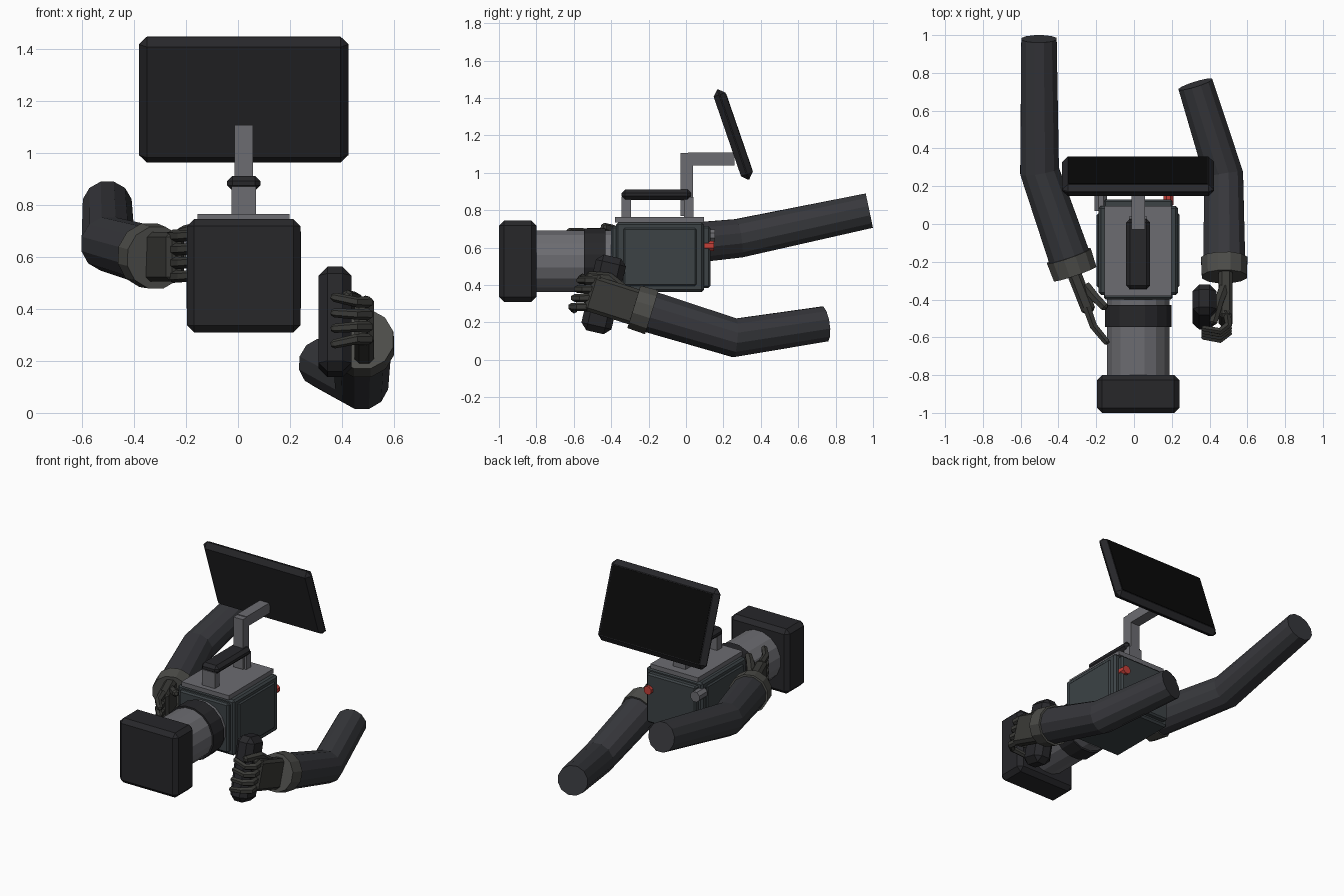
import bpy, bmesh, math
from mathutils import Vector, Matrix

if "Cube" in bpy.data.objects:
    bpy.data.objects.remove(bpy.data.objects["Cube"])

CX = 0.022      # rig centre line
CZ = 0.528      # lens axis height


def material(name, r, g, b):
    m = bpy.data.materials.new(name)
    m.diffuse_color = (r, g, b, 1)
    m.use_nodes = True
    m.node_tree.nodes["Principled BSDF"].inputs["Base Color"].default_value = m.diffuse_color
    return m


DARK = material("dark_plastic", .020, .020, .023)
BODY = material("body_paint", .045, .055, .060)
METAL = material("grey_metal", .15, .15, .165)
SLEEVE = material("sleeve_cloth", .038, .039, .045)
GLOVE = material("glove_cloth", .042, .042, .038)
CUFF = material("cuff_cloth", .075, .075, .068)
SCREEN = material("screen_glass", .003, .003, .003)
RED = material("red_button", .55, .05, .04)


def finish(name, bm, mat):
    bmesh.ops.recalc_face_normals(bm, faces=bm.faces)
    me = bpy.data.meshes.new(name)
    bm.to_mesh(me)
    bm.free()
    me.materials.append(mat)
    ob = bpy.data.objects.new(name, me)
    bpy.context.collection.objects.link(ob)
    return ob


def block(name, center, size, mat, bevel=0, rot=Matrix()):
    """Box with chamfered edges."""
    bm = bmesh.new()
    bmesh.ops.create_cube(bm, size=1)
    bmesh.ops.scale(bm, vec=size, verts=bm.verts)
    if bevel:
        bmesh.ops.bevel(bm, geom=bm.edges[:], offset=bevel, segments=1,
                        affect='EDGES', profile=.5)
    bm.transform(Matrix.Translation(center) @ rot.to_4x4())
    return finish(name, bm, mat)


def span(name, lo, hi, mat, bevel=0):
    """Axis-aligned block between two corners."""
    lo, hi = Vector(lo), Vector(hi)
    return block(name, (lo + hi) / 2, hi - lo, mat, bevel)


def tube(name, points, radii, sides, mat):
    """Faceted tube through points, capped at both ends."""
    pts = [Vector(p) for p in points]
    bm = bmesh.new()
    rings = []
    for i, p in enumerate(pts):
        a = (p - pts[i - 1]).normalized() if i else Vector()
        b = (pts[i + 1] - p).normalized() if i < len(pts) - 1 else Vector()
        t = (a + b).normalized()
        s = t.cross(Vector((0, 0, 1))).normalized()
        u = s.cross(t)
        rings.append([bm.verts.new(p + radii[i] * (s * math.cos(w) + u * math.sin(w)))
                      for w in (2 * math.pi * (k + .5) / sides for k in range(sides))])
    for r, q in zip(rings, rings[1:]):
        for k in range(sides):
            n = (k + 1) % sides
            bm.faces.new((r[k], r[n], q[n], q[k]))
    bm.faces.new(rings[0])
    bm.faces.new(rings[-1])
    return finish(name, bm, mat)


def y_cylinder(name, x, z, y0, y1, r, sides, mat):
    return tube(name, [(x, y0, z), (x, y1, z)], [r, r], sides, mat)


def palm(name, a, b, width, thick, up):
    """Chamfered palm from wrist a to knuckles b."""
    a, b = Vector(a), Vector(b)
    d = (b - a).normalized()
    side = d.cross(Vector(up)).normalized()
    rot = Matrix((side, d, side.cross(d))).transposed()
    return block(name, (a + b) / 2, (thick, (b - a).length, width), GLOVE, .018, rot)


def finger(name, points, r=.025):
    """Tapered finger with a blunt tip."""
    pts = [Vector(p) for p in points]
    tip = pts[-1] + (pts[-1] - pts[-2]).normalized() * .012
    radii = [r * (1 - .1 * i) for i in range(len(pts))] + [r * .4]
    return tube(name, pts + [tip], radii, 6, GLOVE)


def arm(side, shoulder, elbow, wrist):
    """Sleeve bent at the elbow, ending in a wider cuff."""
    e, w = Vector(elbow), Vector(wrist)
    d = (w - e).normalized()
    tube(side + "_sleeve", [shoulder, elbow, w - d * .06], [.097, .107, .115], 12, SLEEVE)
    tube(side + "_cuff", [w - d * .07, w + d * .03], [.127, .123], 12, CUFF)


# camera body
span("camera_core", (-.16, -.40, .385), (.205, .13, .715), BODY, .01)
span("camera_shell", (-.187, -.375, .363), (.233, .095, .735), BODY, .012)
for s, n in ((-1, "left"), (1, "right")):
    block(n + "_side_panel", (CX + s * .205, -.14, .55), (.03, .39, .31), BODY, .008)
span("top_plate", (-.156, -.38, .735), (.198, .095, .765), METAL)

# lens, focus ring and matte box
y_cylinder("lens_barrel", CX, CZ, -.82, -.37, .168, 16, METAL)
y_cylinder("focus_ring", CX, CZ, -.545, -.43, .179, 16, DARK)
span("matte_box", (-.196, -1.0, .31), (.24, -.80, .745), DARK, .027)

# rear knobs
y_cylinder("red_knob", .182, .61, .10, .15, .029, 8, RED)
y_cylinder("grey_knob", -.175, .665, .07, .155, .036, 8, METAL)

# top handle
for n, y in (("front", -.32), ("rear", .015)):
    block(n + "_handle_post", (CX, y, .815), (.095, .052, .11), METAL)
span("handle_grip", (-.042, -.345, .855), (.086, .027, .912), DARK, .02)

# monitor arm, monitor and screen
span("monitor_post", (-.013, -.03, .77), (.057, .037, 1.105), METAL)
span("monitor_arm", (-.013, .01, 1.04), (.057, .26, 1.11), METAL)
tilt = Matrix.Rotation(math.radians(19), 3, 'X')
mid = Vector((CX, .252, 1.205))
block("monitor_case", mid, (.805, .066, .51), DARK, .03, tilt)
block("monitor_screen", mid + tilt @ Vector((0, .032, 0)), (.735, .008, .44), SCREEN, 0, tilt)

# arm steadying the lens
arm("lens", (-.503, .98, .798), (-.5, .28, .65), (-.322, -.235, .60))
palm("lens_palm", (-.33, -.23, .60), (-.235, -.47, .60), .19, .075, (0, 0, 1))
for i in range(4):
    z = .525 + .052 * i
    finger(f"lens_finger_{i + 1}",
           [(-.25, -.44, z), (-.215, -.54, z), (-.145, -.625, z + .005)])
finger("lens_thumb", [(-.255, -.33, .66), (-.205, -.39, .695), (-.155, -.44, .71)], .03)

# arm holding the side grip
arm("grip", (.325, .74, .192), (.475, .26, .118), (.478, -.25, .275))
palm("grip_palm", (.485, -.22, .265), (.485, -.52, .36), .195, .075, (0, .3, .95))
for i in range(4):
    k = -.075 + .05 * i
    y, z = k * .3, .355 + k * .95
    finger(f"grip_finger_{i + 1}",
           [(.49, -.48 + y, z), (.50, -.555 + y, z), (.455, -.59 + y, z),
            (.37, -.575 + y, z + k * .25)])
finger("grip_thumb", [(.475, -.34, .38), (.45, -.41, .44), (.42, -.52, .45)], .03)
lean = Matrix.Rotation(math.radians(-13), 3, 'X')
block("side_grip", (.373, -.44, .35), (.126, .165, .415), DARK, .035, lean)
